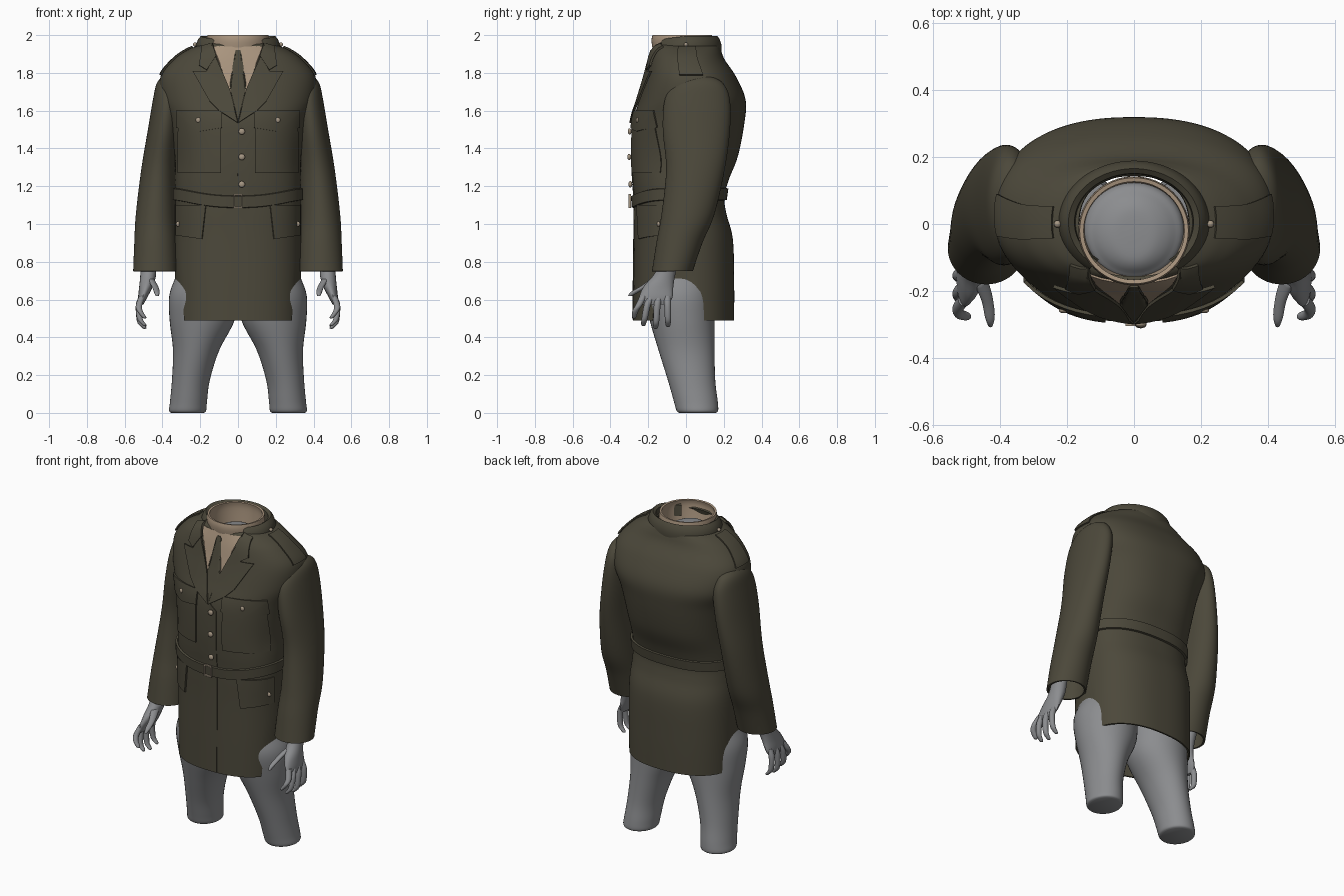
import bpy, bmesh, math
from math import sin, cos, pi, radians

if "Cube" in bpy.data.objects:
    bpy.data.objects.remove(bpy.data.objects["Cube"])


def material(name, rgb):
    m = bpy.data.materials.new(name)
    m.use_nodes = True
    m.diffuse_color = (*rgb, 1)
    m.node_tree.nodes["Principled BSDF"].inputs["Base Color"].default_value = (*rgb, 1)
    return m


OLIVE = material("olive wool", (.072, .065, .043))
GREY = material("grey body", (.26, .265, .275))
BEIGE = material("beige shirt", (.40, .30, .21))
METAL = material("pale brass", (.38, .31, .23))


def finish(name, bm, mat, thick=0, offset=0, angle=40):
    """Turn a bmesh into a shaded object, thickened if asked."""
    bmesh.ops.recalc_face_normals(bm, faces=bm.faces)
    me = bpy.data.meshes.new(name)
    bm.to_mesh(me)
    bm.free()
    ob = bpy.data.objects.new(name, me)
    me.materials.append(mat)
    bpy.context.collection.objects.link(ob)
    bpy.ops.object.select_all(action='DESELECT')
    ob.select_set(True)
    bpy.context.view_layer.objects.active = ob
    if thick:
        mod = ob.modifiers.new("thickness", 'SOLIDIFY')
        mod.thickness, mod.offset = thick, offset
        bpy.ops.object.modifier_apply(modifier=mod.name)
    bpy.ops.object.shade_smooth_by_angle(angle=radians(angle))
    return ob


def spline(keys, sub=5):
    """Smooth rows through key rows."""
    out = []
    for i in range(len(keys) - 1):
        p = [keys[max(i - 1, 0)], keys[i], keys[i + 1], keys[min(i + 2, len(keys) - 1)]]
        for k in range(sub):
            t = k / sub
            out.append([b + t / 2 * (c - a + t * (2 * a - 5 * b + 4 * c - d + t * (3 * (b - c) + d - a)))
                        for a, b, c, d in zip(*p)])
    return out + [list(keys[-1])]


def skin(name, rows, mat, closed=True, caps=False, thick=0, offset=0):
    """Bridge rows of points with quads."""
    bm = bmesh.new()
    vs = [[bm.verts.new(p) for p in r] for r in rows]
    n = len(rows[0])
    for a, b in zip(vs, vs[1:]):
        for j in range(n if closed else n - 1):
            k = (j + 1) % n
            bm.faces.new((a[j], a[k], b[k], b[j]))
    if caps:
        bm.faces.new(vs[0])
        bm.faces.new(vs[-1])
    return finish(name, bm, mat, thick, offset)


def loft(name, keys, mat, side=1, n=32, caps=True, thick=0):
    """Stack ellipses: z, centre x, centre y, radius x, radius y."""
    rows = [[(side * (cx + rx * cos(2 * pi * j / n)), cy + ry * sin(2 * pi * j / n), z) for j in range(n)]
            for z, cx, cy, rx, ry in spline(keys)]
    return skin(name, rows, mat, True, caps, thick, -1)


# Coat body: height, half width, front y, back y
TORSO = spline([
    (1.955, .165, -.165, .145), (1.945, .21, -.168, .175), (1.92, .27, -.175, .185), (1.87, .34, -.19, .205),
    (1.78, .41, -.21, .265), (1.66, .41, -.245, .315), (1.54, .365, -.28, .31), (1.36, .335, -.287, .275),
    (1.23, .333, -.282, .225), (1.14, .332, -.275, .203), (1.05, .333, -.275, .215), (.92, .336, -.275, .248),
    (.7, .336, -.278, .255), (.49, .333, -.28, .255)], 6)
POWER = 2.4


def section(z):
    for a, b in zip(TORSO, TORSO[1:]):
        if z >= b[0]:
            t = min(max((a[0] - z) / (a[0] - b[0]), 0), 1)
            return [u + (v - u) * t for u, v in zip(a, b)][1:]
    return TORSO[-1][1:]


def around(z, a, off=0):
    hx, yf, yb = section(z)
    bend = lambda v, r: math.copysign(abs(v) ** (2 / POWER), v) * (r + off)
    return bend(cos(a), hx), (yf + yb) / 2 + bend(sin(a), (yb - yf) / 2), z


def front(x, z):
    hx, yf, yb = section(z)
    r = min(abs(x) / hx, .995)
    return (yf + yb) / 2 - (yb - yf) / 2 * (1 - r ** POWER) ** (1 / POWER)


def hem(y):
    """Hem height with a rounded vent at each hip."""
    r = (y + .06) / .115
    return .49 + (.21 * (1 - r ** 4) ** .5 if abs(r) < 1 else 0)


N = 160
rows = []
for z, *_ in TORSO:
    row = []
    for j in range(N):
        x, y, _ = around(z, 2 * pi * j / N)
        low = hem(around(.49, 2 * pi * j / N)[1])
        row.append((x, y, z if z > .92 else low + (z - .49) / (.92 - .49) * (.92 - low)))
    rows.append(row)
skin("coat_body", rows, OLIVE, thick=.01, offset=-1)


def plate(name, pts, mat, off, thick=.008, side=1):
    """Thin panel that follows the front of the coat; points are x, z."""
    bm = bmesh.new()
    bm.faces.new([bm.verts.new((x, 0, z)) for x, z in pts])
    bmesh.ops.triangulate(bm, faces=bm.faces)
    bmesh.ops.subdivide_edges(bm, edges=bm.edges, cuts=7, use_grid_fill=True)
    for v in bm.verts:
        v.co.y = front(v.co.x, v.co.z) - off
        v.co.x *= side
    return finish(name, bm, mat, thick)


def button(name, x, z, r=.017):
    bm = bmesh.new()
    bmesh.ops.create_uvsphere(bm, u_segments=16, v_segments=10, radius=r)
    ob = finish(name, bm, METAL)
    ob.location = (x, front(x, z) - .014, z)
    ob.scale.y = .6


# Shirt front, tie and coat closing edge
plate("shirt_front", [(-.13, 1.94), (.13, 1.94), (.05, 1.72), (0, 1.62), (-.05, 1.72)], BEIGE, .004, .006)
plate("tie", [(-.012, 1.92), (.012, 1.92), (.016, 1.87), (.042, 1.72), (0, 1.54), (-.042, 1.72), (-.016, 1.87)],
      OLIVE, .010)
plate("front_overlap", [(-.005, .495), (.05, .495), (.05, 1.5), (0, 1.54)], OLIVE, .001, .006)
for i, z in enumerate((1.49, 1.355, 1.21)):
    button(f"front_button_{i + 1}", .02, z)

# Belt dips toward the buckle
rows = []
for z, off in ((1.125, .002), (1.128, .013), (1.187, .013), (1.19, .002)):
    row = []
    for j in range(N):
        a = 2 * pi * j / N
        x, y, _ = around(z, a, off)
        row.append((x, y, z - .04 * max(0, -sin(a)) ** 3))
    rows.append(row)
skin("belt", rows, OLIVE)

bm = bmesh.new()
bmesh.ops.create_grid(bm, x_segments=1, y_segments=1, size=1)
bmesh.ops.inset_region(bm, faces=bm.faces[:], thickness=.3, use_boundary=True)
inner = min(bm.faces, key=lambda f: f.calc_center_median().length + abs(f.normal.z - 1))
bmesh.ops.delete(bm, geom=[inner], context='FACES')
for v in bm.verts:
    v.co = (v.co.x * .025, -.298, 1.122 + v.co.y * .036)
finish("buckle", bm, METAL, .012)

# Coat collar, open at the front
rows = []
for s, z in ((1, 1.915), (1.01, 1.945), (.95, 1.98), (.88, 1.996), (.8, 1.985), (.77, 1.92)):
    row = []
    for j in range(65):
        a = radians(-52 + 284 * j / 64)
        row.append((.222 * s * cos(a), .005 + .182 * s * sin(a), z - .02 * max(0, -sin(a))))
    rows.append(row)
skin("coat_collar", rows, OLIVE, closed=False)

# Shirt collar and neck stump
loft("shirt_collar", [(2, 0, -.02, .162, .158), (1.96, 0, -.02, .166, .162), (1.86, 0, -.015, .16, .15)],
     BEIGE, n=64, caps=False, thick=.012)
loft("neck", [(1.92, 0, -.03, .02, .02), (1.915, 0, -.03, .07, .08), (1.89, 0, -.025, .12, .12),
              (1.85, 0, -.02, .152, .145), (1.7, 0, -.01, .152, .14)], GREY)

for side, word in ((1, "left"), (-1, "right")):
    # Lapels and collar leaves
    plate(f"{word}_lapel", [(.165, 1.81), (.24, 1.81), (.15, 1.65), (.1, 1.6), (0, 1.535), (.042, 1.71),
                            (.085, 1.81), (.12, 1.89)], OLIVE, .014, .010, side)
    plate(f"{word}_collar_leaf", [(.135, 1.955), (.19, 1.94), (.205, 1.84), (.165, 1.815), (.115, 1.89)],
          OLIVE, .016, .012, side)

    # Chest and hip pockets
    plate(f"{word}_chest_pocket", [(.09, 1.58), (.315, 1.58), (.315, 1.27), (.09, 1.27)], OLIVE, .004, .010, side)
    plate(f"{word}_chest_flap", [(.085, 1.6), (.325, 1.6), (.325, 1.51), (.205, 1.49), (.085, 1.51)],
          OLIVE, .010, .010, side)
    plate(f"{word}_hip_pocket", [(.17, 1.1), (.325, 1.1), (.325, .94), (.19, .92)], OLIVE, .005, .010, side)
    button(f"{word}_chest_button", side * .21, 1.55, .014)
    button(f"{word}_hip_button", side * .315, 1, .014)

    # Shoulder strap
    rows = []
    for i in range(13):
        z = 1.935 - .15 * i / 12
        pts = [around(z, a / 10, .006) for a in range(-2, 3)]
        rows.append([(side * x, y, zz + .004) for x, y, zz in pts])
    skin(f"{word}_shoulder_strap", rows, OLIVE, closed=False, thick=.008)
    bm = bmesh.new()
    bmesh.ops.create_uvsphere(bm, u_segments=12, v_segments=8, radius=.011)
    finish(f"{word}_strap_button", bm, METAL).location = (side * .228, 0, 1.95)

    # Sleeve
    loft(f"{word}_sleeve", [
        (1.785, .36, .08, .015, .025), (1.775, .365, .08, .04, .07), (1.74, .37, .07, .062, .13),
        (1.66, .372, .06, .078, .172), (1.5, .392, .055, .085, .178), (1.29, .42, .05, .092, .155),
        (1.05, .436, .01, .105, .14), (.9, .438, -.035, .111, .122), (.75, .44, -.072, .115, .108)],
        OLIVE, side, 48, caps=False, thick=.012)

    # Hand with thumb and fingers
    loft(f"{word}_palm", [(.85, .48, -.07, .04, .045), (.74, .475, -.11, .042, .055), (.67, .487, -.145, .036, .078),
                          (.61, .505, -.16, .024, .088), (.575, .512, -.165, .012, .07)], GREY, side, 24)
    loft(f"{word}_thumb", [(.71, .465, -.15, .02, .035), (.67, .44, -.215, .017, .026), (.64, .43, -.27, .015, .022),
                           (.618, .428, -.298, .008, .01)], GREY, side, 16)
    for finger, y, dy, tip in (("index", -.225, -.05, .5), ("middle", -.185, -.04, .46),
                               ("ring", -.145, -.015, .445), ("little", -.1, .005, .455)):
        loft(f"{word}_{finger}_finger", [
            (.62, .507, y, .017, .019), (.57, .524, y + dy * .5, .017, .018),
            (tip + .04, .52, y + dy * .85, .015, .016), (tip + .008, .498, y + dy, .012, .012),
            (tip, .494, y + dy, .005, .005)], GREY, side, 16)

    # Leg cut off at the knee
    loft(f"{word}_leg", [
        (.82, .15, -.02, .14, .15), (.72, .166, -.028, .164, .178), (.62, .184, -.032, .18, .184),
        (.49, .19, -.02, .172, .172), (.33, .222, .003, .122, .148), (.17, .25, .03, .1, .125),
        (.06, .262, .052, .098, .116), (.012, .267, .06, .098, .11), (0, .267, .06, .085, .096)], GREY, side, 40)
